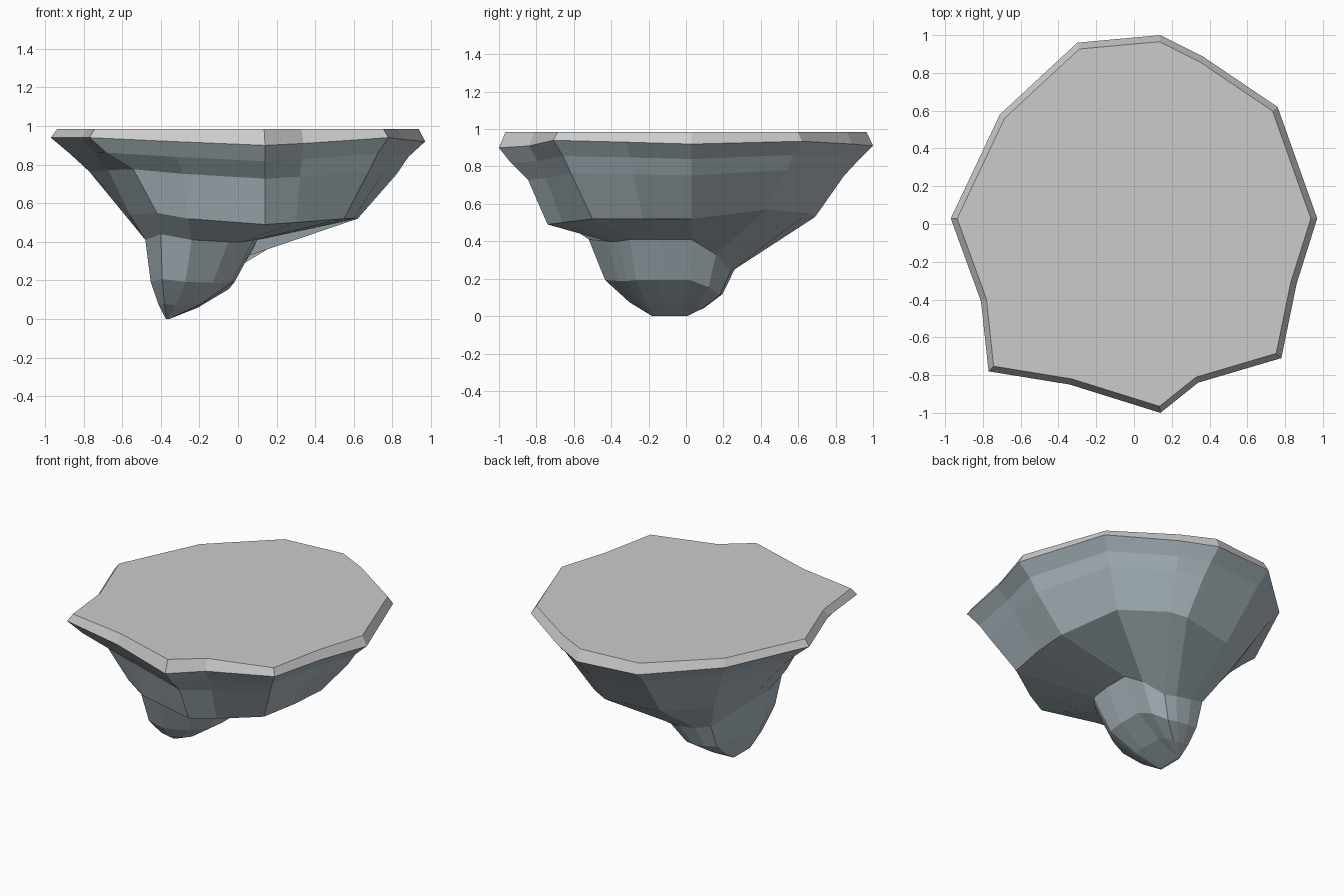
import bpy
import bmesh
from mathutils import Vector

if "Cube" in bpy.data.objects:
    bpy.data.objects.remove(bpy.data.objects["Cube"])

# Plan of the ground slab, counter-clockwise from the right
rim_xy = [(.97, .03), (.76, .62), (.36, .89), (.14, 1), (-.30, .96), (-.71, .58), (-.97, .03),
          (-.81, -.41), (-.77, -.78), (-.34, -.85), (.14, -1), (.34, -.84), (.78, -.71), (.86, -.32)]
rim_z = [.92, .935, .92, .91, .92, .935, .94, .94, .94, .92, .90, .91, .94, .93]

# Lower edge of the wide rock shelf
shelf = [(.62, .03, .52), (.50, .43, .57), (.25, .65, .55), (.14, .69, .53), (-.24, .62, .52),
         (-.48, .38, .52), (-.57, .02, .52), (-.56, -.30, .54), (-.42, -.60, .55),
         (-.26, -.68, .52), (.14, -.74, .49), (.30, -.66, .50), (.55, -.50, .52), (.60, -.23, .52)]

# Neck where the shelf turns into the hanging spur
neck = [(.10, .03, .41), (.06, .16, .33), (-.05, .24, .24), (-.13, .26, .25), (-.25, .26, .27),
        (-.36, .24, .30), (-.46, .02, .39), (-.48, -.22, .41), (-.40, -.50, .44),
        (-.24, -.52, .41), (-.05, -.42, .40), (.02, -.36, .40), (.08, -.30, .41), (.10, -.15, .41)]

# How far the undercut below the rim reaches towards the shelf
undercut = [.42, .42, .45, .5, .45, .45, .5, .55, .65, .7, .6, .5, .45, .42]


def blend(a, b, txy, tz):
    a, b = Vector(a), Vector(b)
    return Vector((a.x + (b.x - a.x) * txy, a.y + (b.y - a.y) * txy, a.z + (b.z - a.z) * tz))


def loft(name, rings):
    """Skin a stack of equal-length rings, capping both ends."""
    bm = bmesh.new()
    rows = [[bm.verts.new(p) for p in ring] for ring in rings]
    n = len(rows[0])
    for up, low in zip(rows, rows[1:]):
        for i in range(n):
            j = (i + 1) % n
            bm.faces.new((up[i], low[i], low[j], up[j]))
    bm.faces.new(rows[0])
    bm.faces.new(rows[-1][::-1])
    bmesh.ops.remove_doubles(bm, verts=bm.verts, dist=.0005)
    bmesh.ops.recalc_face_normals(bm, faces=bm.faces)
    mesh = bpy.data.meshes.new(name)
    bm.to_mesh(mesh)
    bm.free()
    obj = bpy.data.objects.new(name, mesh)
    bpy.context.collection.objects.link(obj)
    return obj


# Ground slab: flat top, flared rim
rim = [(x, y, z) for (x, y), z in zip(rim_xy, rim_z)]
top = [(x * .965, y * .965, .985) for x, y in rim_xy]
loft("ground_slab", [top, rim])

# Rock underside: rim, overhang, undercut, shelf, neck, spur, short tip edge
overhang = [blend(r, s, .25, .2) for r, s in zip(rim, shelf)]
ledge = [blend(r, s, t, .42) for r, s, t in zip(rim, shelf, undercut)]
tip = [(-.37, min(0, max(-.17, p[1])), 0) for p in neck]
spur = [blend(p, t, .25, .53) for p, t in zip(neck, tip)]
foot = [blend(p, t, .5, .62) for p, t in zip(spur, tip)]
end = [blend(t, p, .03, .0) for t, p in zip(tip, neck)]
rock = loft("rock_underside", [rim, overhang, ledge, shelf, neck, spur, foot, end])

stone = bpy.data.materials.new("stone")
stone.diffuse_color = (.42, .50, .54, 1)
stone.use_nodes = True
stone.node_tree.nodes["Principled BSDF"].inputs["Base Color"].default_value = stone.diffuse_color
rock.data.materials.append(stone)
